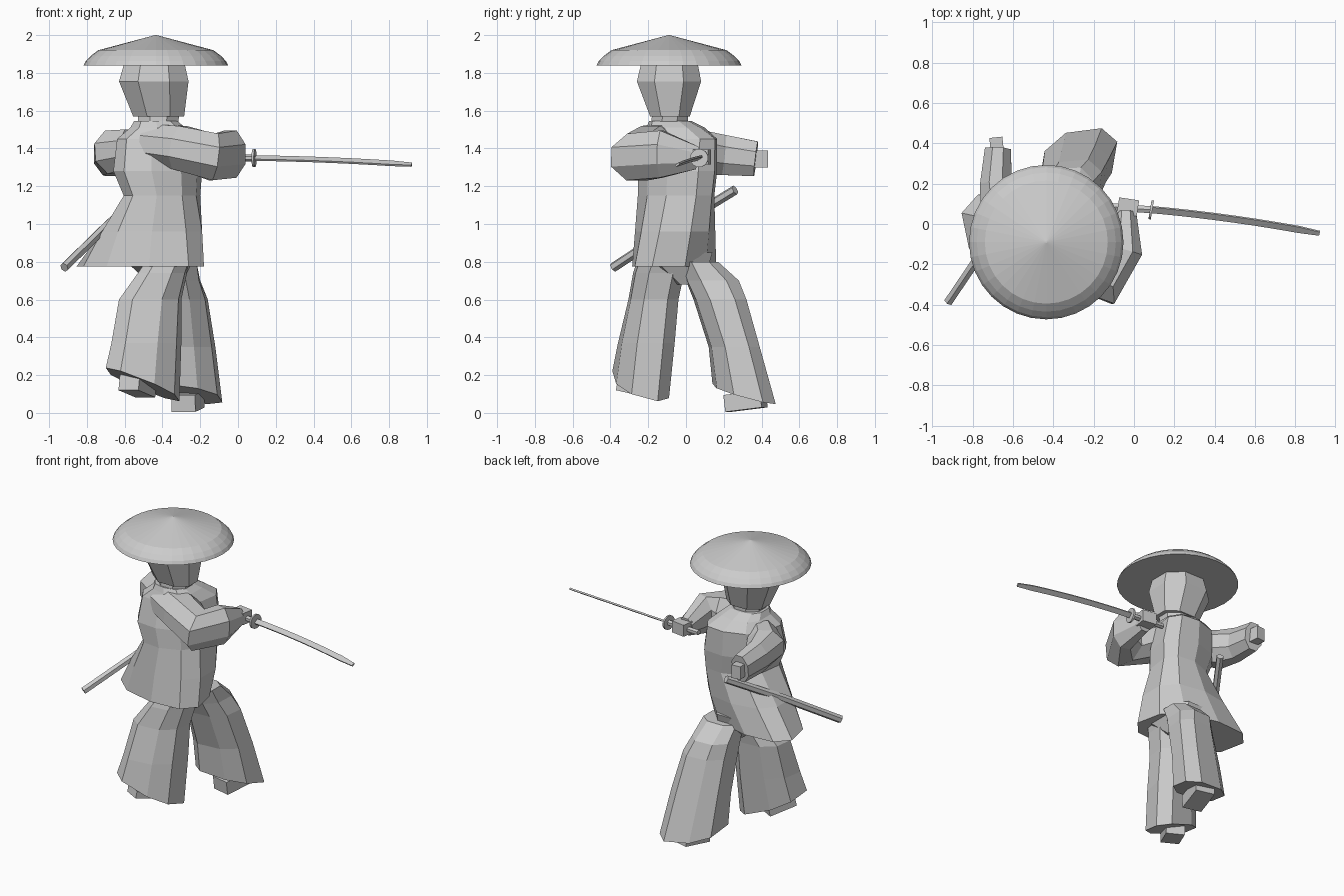
import bpy, bmesh, math
from mathutils import Vector, Matrix

grey = bpy.data.materials.new("plain grey")
grey.diffuse_color = (0.6, 0.6, 0.6, 1)


def finish(name, bm):
    bmesh.ops.recalc_face_normals(bm, faces=bm.faces)
    me = bpy.data.meshes.new(name)
    bm.to_mesh(me)
    bm.free()
    me.materials.append(grey)
    ob = bpy.data.objects.new(name, me)
    bpy.context.collection.objects.link(ob)
    return ob


def skin(name, rings):
    """Join rings of points into a closed solid."""
    bm = bmesh.new()
    vs = [[bm.verts.new(p) for p in r] for r in rings]
    n = len(vs[0])
    for a, b in zip(vs, vs[1:]):
        for i in range(n):
            j = (i + 1) % n
            bm.faces.new((a[i], a[j], b[j], b[i]))
    bm.faces.new(vs[0])
    bm.faces.new(vs[-1])
    return finish(name, bm)


def loft(name, sections, n=8, power=0.8, turn=0.5):
    """Sections: x0, x1, y0, y1, z, then optional diagonal skew and z slopes along x and y."""
    rings = []
    for x0, x1, y0, y1, z, *extra in sections:
        k, sx, sy = (extra + [0, 0, 0])[:3]
        raw = []
        for i in range(n):
            a = math.tau * (i + turn) / n
            c, s = math.cos(a), math.sin(a)
            c, s = math.copysign(abs(c) ** power, c), math.copysign(abs(s) ** power, s)
            raw.append((c + k * s, s + k * c))
        mx = max(abs(p[0]) for p in raw)
        my = max(abs(p[1]) for p in raw)
        ring = []
        for c, s in raw:
            dx, dy = c / mx * (x1 - x0) / 2, s / my * (y1 - y0) / 2
            ring.append(((x0 + x1) / 2 + dx, (y0 + y1) / 2 + dy, z + sx * dx + sy * dy))
        rings.append(ring)
    return skin(name, rings)


def tube(name, path, n=6, roll=0):
    """Path: (point, half width, half height) with rings square to the path."""
    pts = [Vector(p[0]) for p in path]
    rings = []
    for i, (_, w, h) in enumerate(path):
        t = (pts[min(i + 1, len(pts) - 1)] - pts[max(i - 1, 0)]).normalized()
        side = t.cross(Vector((0, 0, 1))).normalized()
        side.rotate(Matrix.Rotation(roll, 3, t))
        up = side.cross(t)
        ring = []
        for k in range(n):
            a = math.tau * (k + 0.5) / n
            ring.append(pts[i] + side * math.cos(a) * w + up * math.sin(a) * h)
        rings.append(ring)
    return skin(name, rings)


def box(name, loc, size, yaw=0, pitch=0):
    bm = bmesh.new()
    bmesh.ops.create_cube(bm, size=1)
    m = (Matrix.Translation(loc) @ Matrix.Rotation(yaw, 4, 'Z')
         @ Matrix.Rotation(pitch, 4, 'X') @ Matrix.Diagonal((*size, 1)))
    bm.transform(m)
    return finish(name, bm)


# Straw hat: shallow cone with a steeper brim
hx, hy = -0.435, -0.09
loft("hat", [(hx - r, hx + r, hy - r, hy + r, z) for r, z in
             ((0.383, 1.84), (0.372, 1.862), (0.345, 1.89), (0.305, 1.92), (0.004, 2.0))],
     n=32, power=1, turn=0)

# Head and neck
loft("head", [(-0.555, -0.285, -0.19, 0.02, 1.57), (-0.63, -0.262, -0.26, 0.08, 1.755),
              (-0.60, -0.285, -0.235, 0.06, 1.86)], power=0.9)
loft("neck", [(-0.53, -0.33, -0.19, 0.01, 1.46), (-0.53, -0.31, -0.18, 0.01, 1.58)], power=1)

# Robe body with the flared skirt
loft("robe", [(-0.855, -0.18, -0.285, 0.16, 0.775, -0.14), (-0.72, -0.19, -0.27, 0.155, 0.96),
              (-0.605, -0.20, -0.255, 0.15, 1.15, 0.14), (-0.66, -0.19, -0.255, 0.165, 1.28, 0.14),
              (-0.64, -0.22, -0.22, 0.165, 1.45, 0.14), (-0.57, -0.28, -0.21, 0.10, 1.51),
              (-0.55, -0.32, -0.195, 0.03, 1.545)], n=10)

# Wide trousers: seat, then legs with slanted hems
loft("trouser_seat", [(-0.59, -0.25, -0.24, 0.14, 0.85), (-0.57, -0.25, -0.22, 0.12, 0.78),
                      (-0.46, -0.30, -0.06, 0.06, 0.68)])
loft("right_leg", [(-0.49, -0.25, -0.26, 0.01, 0.80, 0.1), (-0.53, -0.27, -0.28, -0.01, 0.74, 0.1),
                   (-0.63, -0.30, -0.305, -0.04, 0.60, 0.1),
                   (-0.67, -0.30, -0.36, -0.06, 0.37, 0.15),
                   (-0.70, -0.31, -0.39, -0.09, 0.15, 0.15, -0.36, -0.2)])
loft("left_leg", [(-0.47, -0.22, -0.02, 0.17, 0.80), (-0.47, -0.20, 0.0, 0.28, 0.70, 0.05),
                  (-0.47, -0.16, 0.04, 0.32, 0.60, 0.1), (-0.47, -0.12, 0.12, 0.39, 0.35, 0.12),
                  (-0.47, -0.083, 0.14, 0.475, 0.10, 0.15, -0.1, -0.25)], power=0.8)

# Feet
box("right_foot", (-0.53, -0.25, 0.16), (0.12, 0.19, 0.12), yaw=-0.5, pitch=-0.2)
box("left_foot", (-0.265, 0.315, 0.062), (0.13, 0.20, 0.09), yaw=-0.25, pitch=0.12)

# Sleeves
tube("right_sleeve", [((-0.48, -0.11, 1.425), 0.125, 0.115), ((-0.31, -0.18, 1.405), 0.14, 0.125),
                      ((-0.13, -0.255, 1.355), 0.155, 0.135), ((-0.04, -0.13, 1.37), 0.09, 0.135),
                      ((-0.04, 0.06, 1.35), 0.055, 0.065)], n=8)
tube("left_sleeve", [((-0.56, -0.03, 1.40), 0.10, 0.11), ((-0.655, 0.06, 1.38), 0.125, 0.125),
                     ((-0.685, 0.20, 1.365), 0.085, 0.115),
                     ((-0.675, 0.37, 1.345), 0.07, 0.10)], n=8)

# Hands
box("right_hand", (-0.03, 0.085, 1.355), (0.10, 0.08, 0.08), yaw=-0.15)
box("left_hand", (-0.68, 0.38, 1.345), (0.065, 0.10, 0.09), yaw=0.1)

# Sword: grip, round guard and a gently curved, rolled blade
tube("sword_grip", [((-0.16, 0.09, 1.352), 0.02, 0.018), ((0.09, 0.07, 1.349), 0.02, 0.018)])
tube("sword_guard", [((0.079, 0.071, 1.349), 0.049, 0.049), ((0.091, 0.069, 1.349), 0.049, 0.049)], n=12)
blade = []
for i in range(9):
    t = i / 8
    w = 0.025 if i < 8 else 0.016
    blade.append(((0.08 + 0.84 * t, 0.072 - 0.075 * t - 0.043 * t * t, 1.349 - 0.01 * t - 0.025 * t * t),
                  w, 0.008))
tube("sword_blade", blade, n=4, roll=math.radians(35))

# Scabbard at the left hip
tube("scabbard", [((-0.92, -0.385, 0.77), 0.024, 0.026), ((-0.70, -0.06, 0.985), 0.024, 0.026),
                  ((-0.49, 0.26, 1.18), 0.024, 0.026)])
